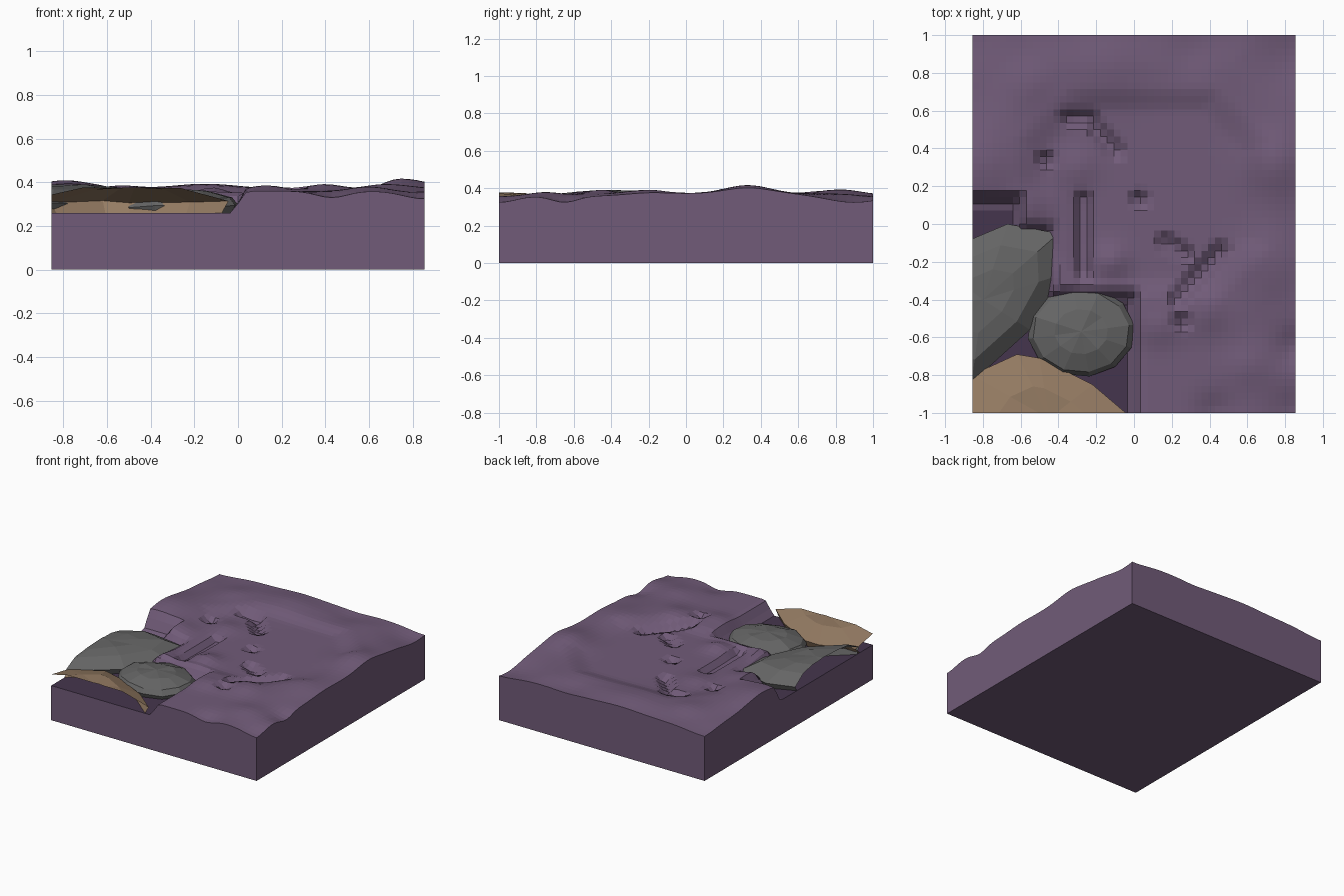
import bpy, bmesh, math
from mathutils import Vector

if "Cube" in bpy.data.objects:
    bpy.data.objects.remove(bpy.data.objects["Cube"])

HX, HY, FLOOR = 0.855, 1.0, 0.26


def material(name, rgb):
    m = bpy.data.materials.new(name)
    m.diffuse_color = (*rgb, 1)
    m.use_nodes = True
    m.node_tree.nodes["Principled BSDF"].inputs["Base Color"].default_value = m.diffuse_color
    return m


SOIL = material("purple_soil", (0.165, 0.105, 0.19))
DARK = material("dark_soil", (0.06, 0.036, 0.075))
GREY = material("grey_stone", (0.13, 0.13, 0.13))
BROWN = material("brown_stone", (0.30, 0.20, 0.125))

# soft hills and hollows: x, y, radius, height
HILLS = [(0.75, 0.33, 0.17, 0.045), (-0.82, 0.32, 0.2, 0.04), (0.68, -0.2, 0.15, 0.02),
         (-0.15, 0.85, 0.2, 0.022), (0.85, -0.65, 0.1, -0.035), (0.43, -1, 0.1, -0.03),
         (0.85, -1, 0.13, -0.035), (0.85, 0.9, 0.18, -0.035), (-0.85, 1, 0.2, -0.025),
         (0.6, -0.75, 0.12, 0.02), (0.13, -0.55, 0.1, 0.015), (-0.12, -0.2, 0.09, 0.035),
         (-0.3, 0.3, 0.1, 0.02), (-0.52, 0.1, 0.1, 0.02), (0.3, 0.9, 0.12, -0.015),
         (-0.55, 0.75, 0.12, 0.015), (0.4, -0.45, 0.1, 0.02)]
# sharp little pits: start x, y, end x, y
PITS = [(-0.35, 0.56, -0.23, 0.56), (-0.2, 0.5, -0.1, 0.39), (-0.47, 0.34, -0.47, 0.34),
        (-0.27, 0.13, -0.27, -0.25), (0.03, 0.13, 0.03, 0.13), (0.17, -0.1, 0.27, -0.16),
        (0.46, -0.14, 0.23, -0.4), (0.25, -0.52, 0.25, -0.52)]


def ramp(t):
    t = min(max(t, 0), 1)
    return t * t * (3 - 2 * t)


def height(x, y):
    z = 0.362
    for cx, cy, r, a in HILLS:
        z += a * math.exp(-((x - cx) ** 2 + (y - cy) ** 2) / (r * r))
    # central basin
    d = max(abs(x - 0.05) / 0.6, abs(y - 0.16) / 0.5, (abs(x - 0.05) + abs(y - 0.16)) / 0.85)
    z += -0.02 + 0.03 * ramp((d - 0.85) / 0.3) - 0.012 * ramp((d - 1.3) / 0.4)
    p = Vector((x, y))
    for ax, ay, bx, by in PITS:
        a, ab = Vector((ax, ay)), Vector((bx - ax, by - ay))
        t = min(max((p - a).dot(ab) / max(ab.length_squared, 1e-6), 0), 1)
        z -= 0.04 * (1 - ramp(((p - a - ab * t).length - 0.015) / 0.045))
    # sunken corner with a steep bank
    d = min(max(x + 0.03, y + 0.41), max(x + 0.64, y - 0.1), max(x + 0.48, y + 0.06))
    return FLOOR + (z - FLOOR) * min(max(d / 0.07, 0), 1)


def finish(bm, name, mats):
    me = bpy.data.meshes.new(name)
    bm.to_mesh(me)
    bm.free()
    ob = bpy.data.objects.new(name, me)
    bpy.context.collection.objects.link(ob)
    for m in mats:
        me.materials.append(m)
    return ob


# ground block: displaced grid with side walls and a bottom
bm = bmesh.new()
bmesh.ops.create_grid(bm, x_segments=48, y_segments=56, size=1)
for v in bm.verts:
    v.co.x *= HX
    v.co.z = height(v.co.x, v.co.y)
for f in bm.faces:
    f.material_index = int(max(v.co.z for v in f.verts) < FLOOR + 0.002)
rim = [e for e in bm.edges if e.is_boundary]
new = bmesh.ops.extrude_edge_only(bm, edges=rim)["geom"]
for g in new:
    if isinstance(g, bmesh.types.BMVert):
        g.co.z = 0
    elif isinstance(g, bmesh.types.BMFace):
        g.material_index = 0
bmesh.ops.contextual_create(bm, geom=[e for e in bm.edges if e.is_boundary])
bmesh.ops.recalc_face_normals(bm, faces=bm.faces)
finish(bm, "ground_block", [SOIL, DARK])


# boulders: stacked rings of an outline, sliced open at the block edges
def boulder(name, centre, outline, rings, top, mat):
    bm = bmesh.new()
    c = Vector(centre)
    loops = []
    for i, (s, z) in enumerate(rings):
        loop = []
        for k, q in enumerate(outline):
            p = c + (Vector(q) - c) * s
            loop.append(bm.verts.new((p.x, p.y, z + 0.006 * math.sin(2.3 * k + i))))
        loops.append(loop)
    n = len(outline)
    for a, b in zip(loops, loops[1:]):
        for k in range(n):
            bm.faces.new((a[k], a[(k + 1) % n], b[(k + 1) % n], b[k]))
    tip = bm.verts.new((c.x, c.y, top))
    for k in range(n):
        bm.faces.new((loops[-1][k], loops[-1][(k + 1) % n], tip))
    bmesh.ops.recalc_face_normals(bm, faces=bm.faces)
    if sum(f.normal.z for f in bm.faces) < 0:
        bmesh.ops.reverse_faces(bm, faces=bm.faces)
    for co, no in (((-HX, 0, 0), (-1, 0, 0)), ((0, -HY, 0), (0, -1, 0))):
        bmesh.ops.bisect_plane(bm, geom=bm.verts[:] + bm.edges[:] + bm.faces[:],
                               plane_co=co, plane_no=no, clear_outer=True)
    finish(bm, name, [mat])


boulder("large_grey_boulder", (-0.8, -0.4),
        [(-0.4, -0.05), (-0.39, -0.27), (-0.55, -0.56), (-0.86, -0.84), (-1.15, -0.8),
         (-1.25, -0.45), (-1.1, -0.18), (-0.86, -0.08), (-0.67, 0.0)],
        [(0.93, 0.25), (1, 0.3), (0.72, 0.365), (0.4, 0.385)], 0.39, GREY)

boulder("small_grey_boulder", (-0.28, -0.57),
        [(-0.28 + 0.285 * math.cos(a), -0.57 + 0.24 * math.sin(a))
         for a in (math.tau * (k + 0.3) / 12 for k in range(12))],
        [(0.93, 0.25), (1, 0.29), (0.9, 0.325), (0.5, 0.36)], 0.37, GREY)

boulder("brown_boulder", (-0.45, -1.03),
        [(-0.02, -1.02), (-0.22, -0.85), (-0.5, -0.71), (-0.62, -0.69), (-0.86, -0.8),
         (-1.0, -1.0), (-0.9, -1.25), (-0.5, -1.35), (-0.1, -1.25)],
        [(0.92, 0.25), (1, 0.31), (0.5, 0.372)], 0.378, BROWN)
